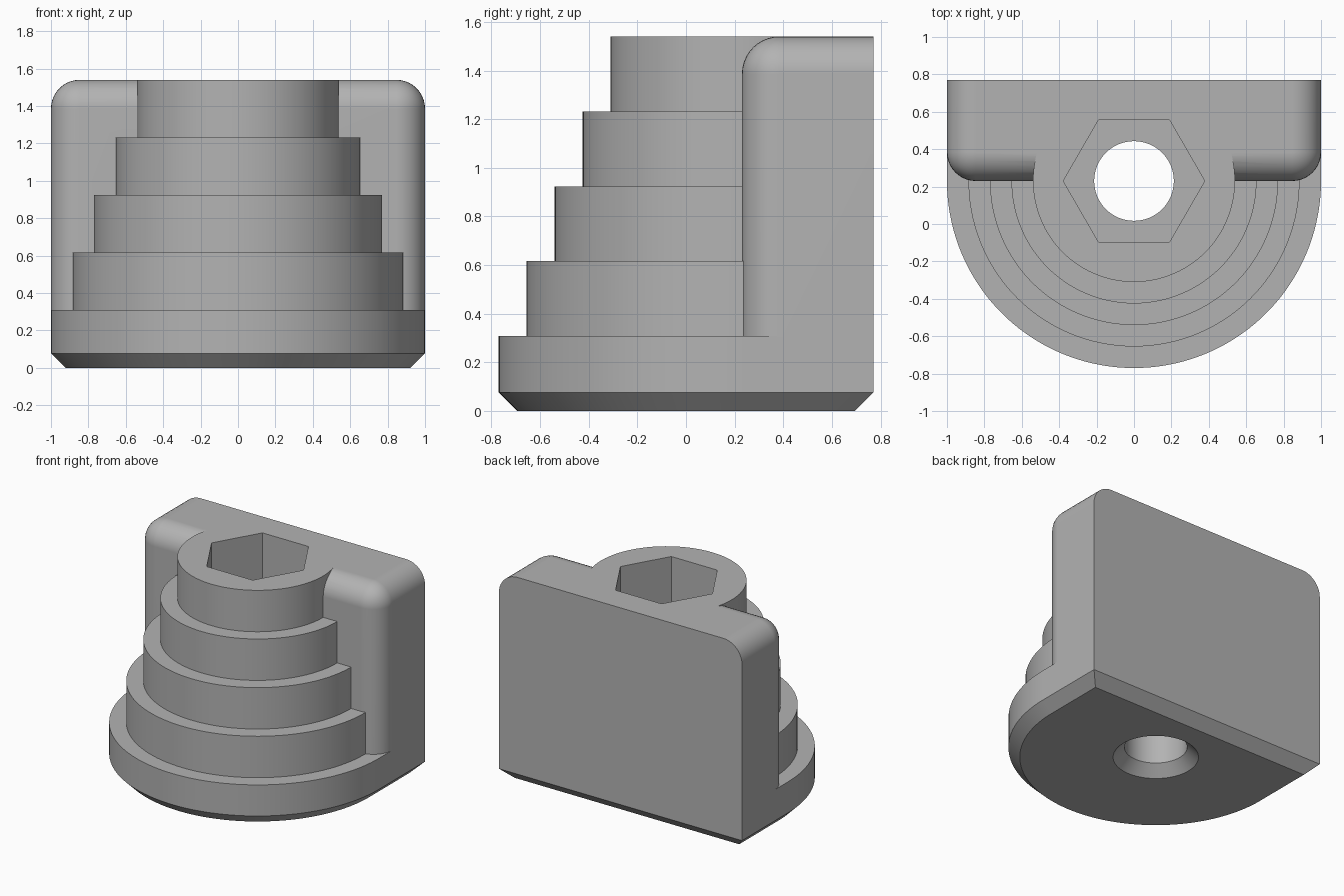
import bpy, bmesh, math

if "Cube" in bpy.data.objects:
    bpy.data.objects.remove(bpy.data.objects["Cube"])

CY = 0.23                      # y of the common axis
BACK, TOP, STEP = 0.77, 1.54, 0.308
FILLET, CHAMFER = 0.154, 0.077

grey = bpy.data.materials.new("plain grey")
grey.diffuse_color = (0.45, 0.45, 0.45, 1)
grey.use_nodes = True
grey.node_tree.nodes["Principled BSDF"].inputs["Base Color"].default_value = grey.diffuse_color


def add_object(name, bm):
    bmesh.ops.recalc_face_normals(bm, faces=bm.faces)
    mesh = bpy.data.meshes.new(name)
    bm.to_mesh(mesh)
    bm.free()
    obj = bpy.data.objects.new(name, mesh)
    bpy.context.collection.objects.link(obj)
    mesh.materials.append(grey)
    return obj


def loft(name, sections):
    """Solid through equal-length outlines given as (points, z)."""
    bm = bmesh.new()
    rings = [[bm.verts.new((x, y, z)) for x, y in pts] for pts, z in sections]
    n = len(rings[0])
    for a, b in zip(rings, rings[1:]):
        for i in range(n):
            j = (i + 1) % n
            bm.faces.new((a[i], a[j], b[j], b[i]))
    bm.faces.new(rings[0])
    bm.faces.new(rings[-1])
    return add_object(name, bm)


def arc(r, a0, a1, n):
    return [(r * math.cos(a0 + (a1 - a0) * i / n),
             CY + r * math.sin(a0 + (a1 - a0) * i / n)) for i in range(n + 1)]


def circle(r, n=64):
    return arc(r, 0, 2 * math.pi, n)[:-1]


def u_outline(r, back):
    return arc(r, -math.pi, 0, 72) + [(r, back), (-r, back)]


def combine(target, other, operation):
    mod = target.modifiers.new(operation, 'BOOLEAN')
    mod.operation, mod.solver, mod.object = operation, 'EXACT', other
    bpy.context.view_layer.objects.active = target
    bpy.ops.object.modifier_apply(modifier=mod.name)
    bpy.data.objects.remove(other, do_unlink=True)


# Base plate: half disc with straight sides and a chamfered foot
body = loft("stepped_bracket", [
    (u_outline(1 - CHAMFER, BACK - CHAMFER), 0),
    (u_outline(1, BACK), CHAMFER),
    (u_outline(1, BACK), STEP)])

# Back block with rounded front and top edges
bm = bmesh.new()
bmesh.ops.create_cube(bm, size=1)
z0 = 0.2
for v in bm.verts:
    v.co = (v.co.x * 2, CY if v.co.y < 0 else BACK, z0 if v.co.z < 0 else TOP)


def is_rounded(e):
    m = (e.verts[0].co + e.verts[1].co) / 2
    on_side, on_front, on_top = abs(m.x) > 0.99, m.y < CY + 0.01, m.z > TOP - 0.01
    return on_side + on_front + on_top == 2


bmesh.ops.bevel(bm, geom=[e for e in bm.edges if is_rounded(e)],
                offset=FILLET, segments=10, profile=0.5, affect='EDGES')
combine(body, add_object("back_block", bm), 'UNION')

# Stepped tiers, closed by a chord hidden inside the block
for i in range(1, 5):
    r = 1 - 0.115 * i
    a = math.asin(0.25 / r)
    pts = arc(r, -math.pi - a, a, 72)
    combine(body, loft("tier", [(pts, STEP * i - 0.05), (pts, STEP * (i + 1))]), 'UNION')

# Bolt hole with countersink, and hexagonal nut pocket
combine(body, loft("bolt_hole", [(circle(0.30), -0.01), (circle(0.213), CHAMFER),
                                 (circle(0.213), 1.0)]), 'DIFFERENCE')
hexagon = circle(0.378, 6)
combine(body, loft("nut_pocket", [(hexagon, 0.46), (hexagon, 1.7)]), 'DIFFERENCE')

# Smooth curved walls, keep the edges crisp
bpy.ops.object.select_all(action='DESELECT')
body.select_set(True)
bpy.context.view_layer.objects.active = body
bpy.ops.object.shade_smooth_by_angle(angle=math.radians(30))
weighted = body.modifiers.new("even shading", 'WEIGHTED_NORMAL')
weighted.keep_sharp = True
